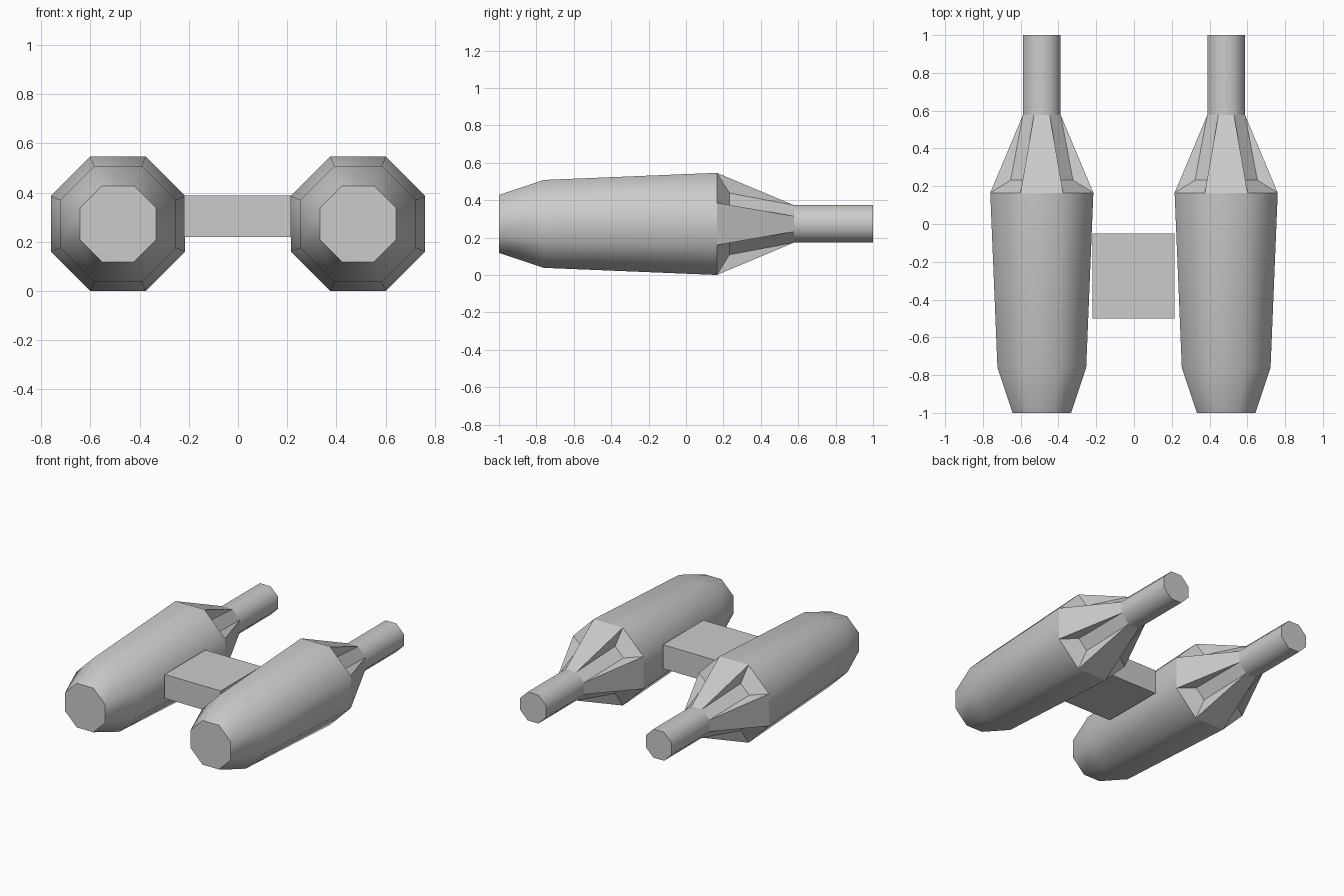
import bpy, bmesh, math

if "Cube" in bpy.data.objects:
    bpy.data.objects.remove(bpy.data.objects["Cube"])

grey = bpy.data.materials.new("light_grey")
grey.use_nodes = True
grey.diffuse_color = (0.6, 0.6, 0.6, 1)
grey.node_tree.nodes["Principled BSDF"].inputs["Base Color"].default_value = (0.6, 0.6, 0.6, 1)

POD_X, POD_Z = 0.488, 0.273


def finish(bm, name):
    bmesh.ops.recalc_face_normals(bm, faces=bm.faces)
    mesh = bpy.data.meshes.new(name)
    bm.to_mesh(mesh)
    bm.free()
    mesh.materials.append(grey)
    obj = bpy.data.objects.new(name, mesh)
    bpy.context.collection.objects.link(obj)
    return obj


def octagon(bm, y, apothem):
    """Eight-sided ring with flats on top, bottom and sides."""
    r = apothem / math.cos(math.pi / 8)
    angles = [math.pi / 8 + i * math.pi / 4 for i in range(8)]
    return [bm.verts.new((r * math.cos(a), y, r * math.sin(a))) for a in angles]


def bridge(bm, a, b):
    for i in range(8):
        j = (i + 1) % 8
        bm.faces.new((a[i], a[j], b[j], b[i])).smooth = True


def pod(name, x):
    bm = bmesh.new()
    nose = octagon(bm, -1.0, 0.155)
    shoulder = octagon(bm, -0.76, 0.235)
    rim = octagon(bm, 0.165, 0.273)
    neck = octagon(bm, 0.577, 0.1)
    tail = octagon(bm, 1.0, 0.1)

    # Smooth shell and tail pipe with flat end caps
    bridge(bm, nose, shoulder)
    bridge(bm, shoulder, rim)
    bridge(bm, neck, tail)
    bm.faces.new(nose)
    bm.faces.new(tail)

    # Faceted rear: straight panels alternate with sunken diagonal channels
    for i in range(8):
        j = (i + 1) % 8
        if i % 2:
            bm.faces.new((rim[i], rim[j], neck[j], neck[i]))
            continue
        floor = []
        for v in (rim[i], rim[j]):
            fx, fz = (0.165 if abs(c) > 0.2 else 0.1 for c in (v.co.x, v.co.z))
            floor.append(bm.verts.new((math.copysign(fx, v.co.x), 0.232,
                                       math.copysign(fz, v.co.z))))
        bm.faces.new((rim[i], rim[j], floor[1], floor[0]))
        bm.faces.new((floor[0], floor[1], neck[j], neck[i]))
        bm.faces.new((rim[i], floor[0], neck[i]))
        bm.faces.new((rim[j], neck[j], floor[1]))

    finish(bm, name).location = (x, 0, POD_Z)


pod("left_pod", POD_X)
pod("right_pod", -POD_X)

# Crossbar block between the pods
bm = bmesh.new()
bmesh.ops.create_cube(bm, size=1)
bmesh.ops.scale(bm, vec=(0.434, 0.45, 0.168), verts=bm.verts)
finish(bm, "connecting_block").location = (-0.002, -0.275, 0.304)
